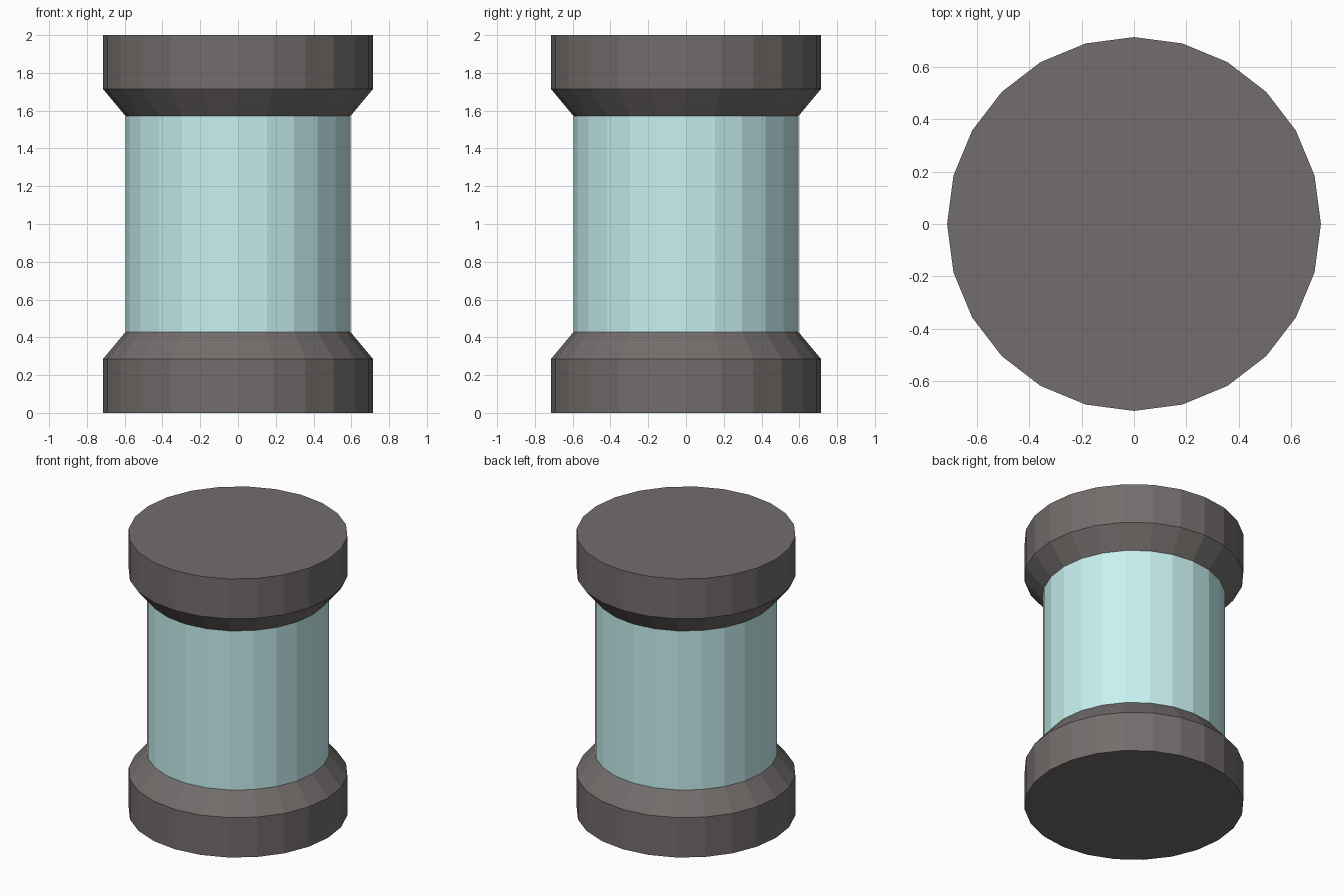
import bpy, bmesh
from math import cos, sin, tau

if "Cube" in bpy.data.objects:
    bpy.data.objects.remove(bpy.data.objects["Cube"])

SIDES = 24


def material(name, color):
    mat = bpy.data.materials.new(name)
    mat.diffuse_color = color
    mat.use_nodes = True
    mat.node_tree.nodes["Principled BSDF"].inputs["Base Color"].default_value = mat.diffuse_color
    return mat


def lathe(name, profile, mat):
    """Revolve (radius, z) points, listed bottom to top, into a closed solid."""
    bm = bmesh.new()
    rings = [[bm.verts.new((r * cos(tau * i / SIDES), r * sin(tau * i / SIDES), z))
              for i in range(SIDES)] for r, z in profile]
    for low, high in zip(rings, rings[1:]):
        for i in range(SIDES):
            j = (i + 1) % SIDES
            bm.faces.new((low[i], low[j], high[j], high[i]))
    bm.faces.new(rings[0][::-1])
    bm.faces.new(rings[-1])
    mesh = bpy.data.meshes.new(name)
    bm.to_mesh(mesh)
    bm.free()
    mesh.materials.append(mat)
    obj = bpy.data.objects.new(name, mesh)
    bpy.context.collection.objects.link(obj)
    return obj


metal = material("dark_metal", (0.17, 0.155, 0.15, 1))
glass = material("pale_glass", (0.58, 0.88, 0.88, 1))

# Base cap with chamfered shoulder, and its mirror image on top
cap = [(0.714, 0.0), (0.714, 0.286), (0.595, 0.429)]
lathe("base_cap", cap, metal)
lathe("top_cap", [(r, 2 - z) for r, z in reversed(cap)], metal)

# Cylinder body between the caps
lathe("glass_body", [(0.595, 0.429), (0.595, 1.571)], glass)
